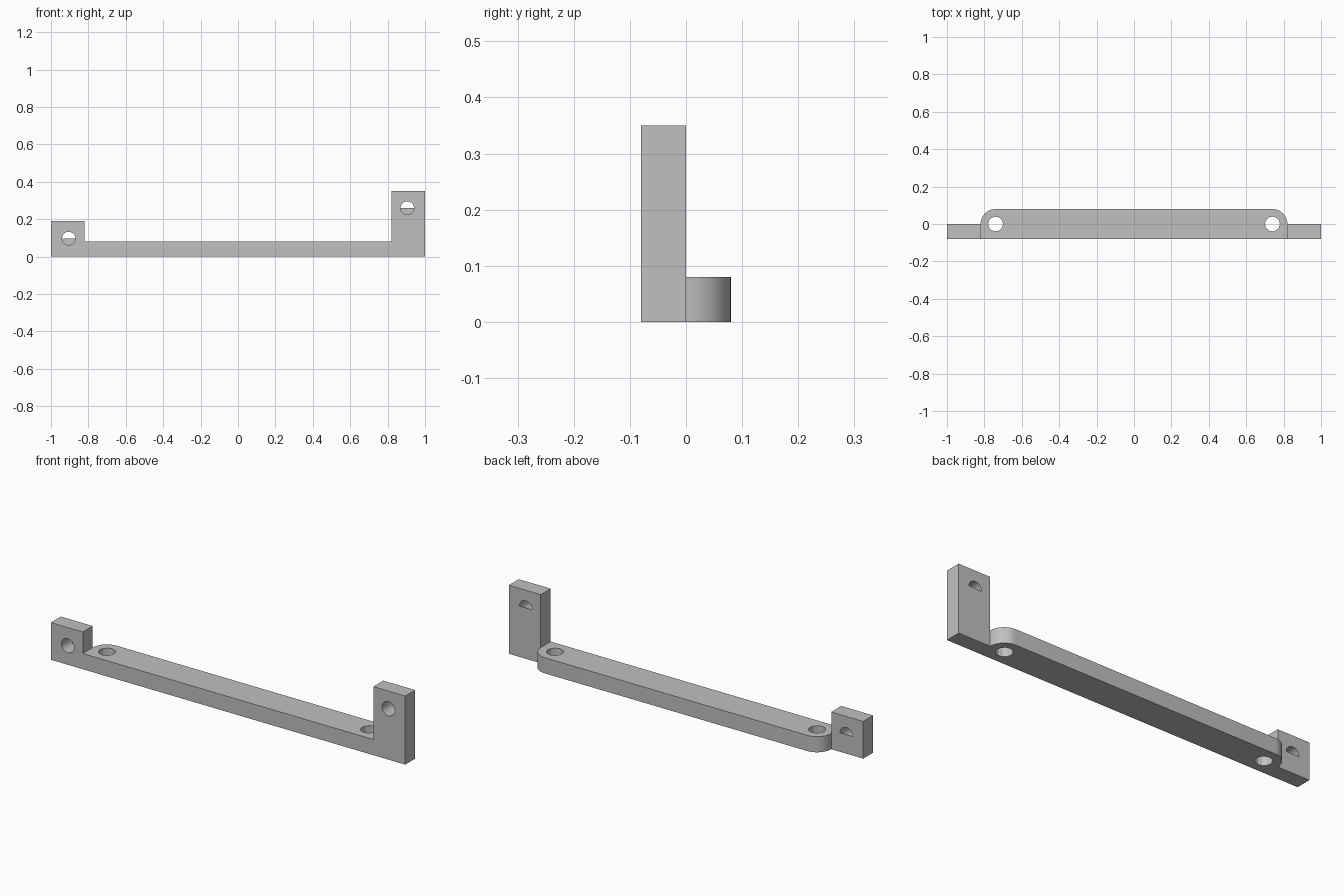
import bpy, bmesh
from math import cos, sin, pi
from mathutils import Vector

if "Cube" in bpy.data.objects:
    bpy.data.objects.remove(bpy.data.objects["Cube"])

grey = bpy.data.materials.new("mid_grey")
grey.use_nodes = True
colour = (0.53, 0.53, 0.53, 1)
grey.diffuse_color = colour
grey.node_tree.nodes["Principled BSDF"].inputs["Base Color"].default_value = colour


def extrude(name, points, direction):
    """Solid made by sweeping a flat outline along a direction."""
    bm = bmesh.new()
    face = bm.faces.new([bm.verts.new(p) for p in points])
    swept = bmesh.ops.extrude_face_region(bm, geom=[face])["geom"]
    moved = [v for v in swept if isinstance(v, bmesh.types.BMVert)]
    bmesh.ops.translate(bm, verts=moved, vec=Vector(direction))
    bmesh.ops.recalc_face_normals(bm, faces=bm.faces)
    mesh = bpy.data.meshes.new(name)
    bm.to_mesh(mesh)
    bm.free()
    mesh.materials.append(grey)
    obj = bpy.data.objects.new(name, mesh)
    bpy.context.collection.objects.link(obj)
    return obj


def arc(cx, cy, r, start, end, steps):
    return [(cx + r * cos(start + (end - start) * i / steps),
             cy + r * sin(start + (end - start) * i / steps))
            for i in range(steps + 1)]


def combine(target, tool, operation):
    mod = target.modifiers.new(operation, "BOOLEAN")
    mod.object, mod.operation, mod.solver = tool, operation, "EXACT"
    bpy.context.view_layer.objects.active = target
    bpy.ops.object.modifier_apply(modifier=mod.name)
    bpy.data.objects.remove(tool)


half, inner, depth, thick = 1.0, 0.82, 0.08, 0.08
low, high = 0.19, 0.35
hole_x = inner - depth

# Front rail with a short and a tall end lug
profile = [(-half, 0), (half, 0), (half, high), (inner, high), (inner, thick),
           (-inner, thick), (-inner, low), (-half, low)]
bracket = extrude("mounting_bracket", [(x, -depth, z) for x, z in profile], (0, depth, 0))

# Rear half of the bar with rounded corners
plan = [(-inner, -depth / 2), (inner, -depth / 2)]
plan += arc(hole_x, 0, depth, 0, pi / 2, 12)
plan += arc(-hole_x, 0, depth, pi / 2, pi, 12)
combine(bracket, extrude("rear_bar", [(x, y, 0) for x, y in plan], (0, 0, thick)), "UNION")

# Vertical screw holes in the bar
for side in (-1, 1):
    ring = arc(side * hole_x, 0, 0.04, 0, 2 * pi, 12)[:-1]
    combine(bracket, extrude("bar_hole", [(x, y, -0.1) for x, y in ring], (0, 0, 0.3)), "DIFFERENCE")

# Lug holes: round at the front, a thin web closing the lower half at the back
for x0, z0 in ((-0.905, 0.097), (0.905, 0.26)):
    ring = arc(x0, z0, 0.036, 0, 2 * pi, 32)[:-1]
    combine(bracket, extrude("lug_hole", [(x, -0.2, z) for x, z in ring], (0, 0.198, 0)), "DIFFERENCE")
    moon = arc(x0, z0, 0.036, 0, pi, 16)
    combine(bracket, extrude("lug_slot", [(x, -0.02, z) for x, z in moon], (0, 0.1, 0)), "DIFFERENCE")

# Smooth rounded walls, crisp edges elsewhere
bpy.ops.object.select_all(action="DESELECT")
bracket.select_set(True)
bpy.context.view_layer.objects.active = bracket
bpy.ops.object.shade_smooth_by_angle(angle=0.44)
